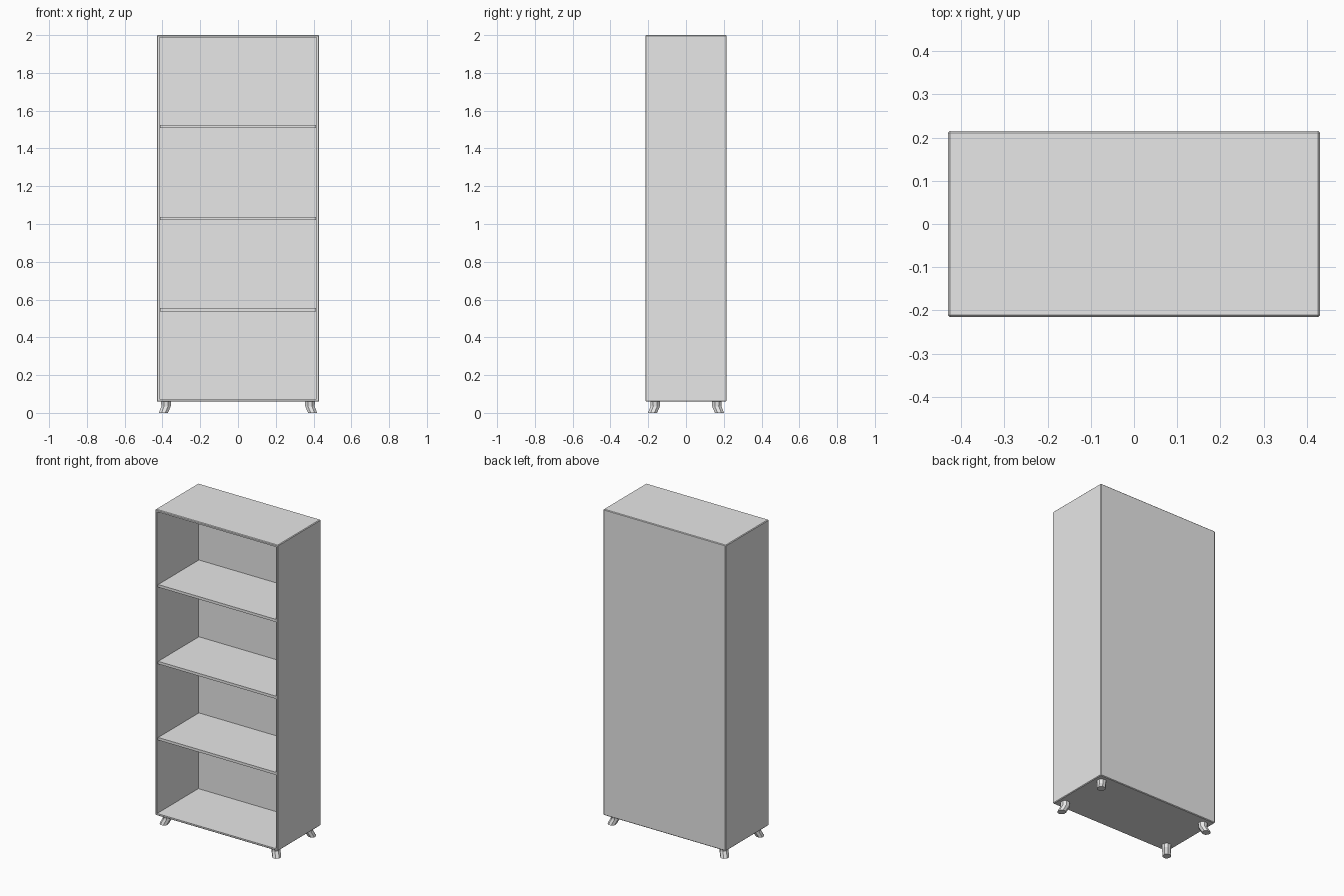
import bpy, bmesh
from math import cos, sin, pi
from mathutils import Vector

cube = bpy.data.objects.get("Cube")
if cube:
    bpy.data.objects.remove(cube, do_unlink=True)

W, D, H = 0.86, 0.43, 2.0     # overall size
BASE, T = 0.06, 0.017         # leg height, board thickness

grey = bpy.data.materials.new("light_grey")
grey.use_nodes = True
grey.diffuse_color = (0.8, 0.8, 0.8, 1)
grey.node_tree.nodes["Principled BSDF"].inputs["Base Color"].default_value = (0.8, 0.8, 0.8, 1)


def finish(name, bm):
    bmesh.ops.recalc_face_normals(bm, faces=bm.faces)
    mesh = bpy.data.meshes.new(name)
    bm.to_mesh(mesh)
    bm.free()
    mesh.materials.append(grey)
    obj = bpy.data.objects.new(name, mesh)
    bpy.context.collection.objects.link(obj)
    return obj


def box(size, centre):
    bm = bmesh.new()
    bmesh.ops.create_cube(bm, size=1)
    bmesh.ops.scale(bm, vec=size, verts=bm.verts)
    bmesh.ops.translate(bm, vec=centre, verts=bm.verts)
    return bm


# Carcass: softened box, front face inset and pushed back to hollow it
bm = box((W, D, H - BASE), (0, 0, (H + BASE) / 2))
bmesh.ops.bevel(bm, geom=bm.edges[:], offset=0.004, segments=1, affect='EDGES')
front = min(bm.faces, key=lambda f: f.calc_center_median().y)
bmesh.ops.inset_region(bm, faces=[front], thickness=T - 0.004)
pushed = bmesh.ops.extrude_face_region(bm, geom=[front])["geom"]
bmesh.ops.translate(bm, vec=(0, D - T, 0),
                    verts=[v for v in pushed if isinstance(v, bmesh.types.BMVert)])
if front.is_valid:
    bmesh.ops.delete(bm, geom=[front], context='FACES_ONLY')
finish("carcass", bm)

# Shelves
for name, z in (("lower_shelf", 0.546), ("middle_shelf", 1.029), ("upper_shelf", 1.516)):
    depth = D - T - 0.005
    finish(name, box((W - 2 * T, depth, T), (0, (0.005 - T) / 2, z)))

# Splayed legs: eight-sided rings as (height, outward shift, radius)
RINGS = ((BASE, 0, 0.028), (0.035, 0, 0.027), (0, 0.014, 0.026))
for side, sx in (("right", -1), ("left", 1)):
    for end, sy in (("front", -1), ("back", 1)):
        bm = bmesh.new()
        loops = []
        for z, shift, r in RINGS:
            c = Vector((sx * (0.381 + shift), sy * (0.163 + shift), z))
            loops.append([bm.verts.new(c + Vector((r * cos(a), r * sin(a), 0)))
                          for a in (2 * pi * (i + 0.5) / 8 for i in range(8))])
        for a, b in zip(loops, loops[1:]):
            for i in range(8):
                j = (i + 1) % 8
                bm.faces.new((a[i], a[j], b[j], b[i]))
        bm.faces.new(loops[0])
        bm.faces.new(loops[-1])
        finish(f"{end}_{side}_leg", bm)
